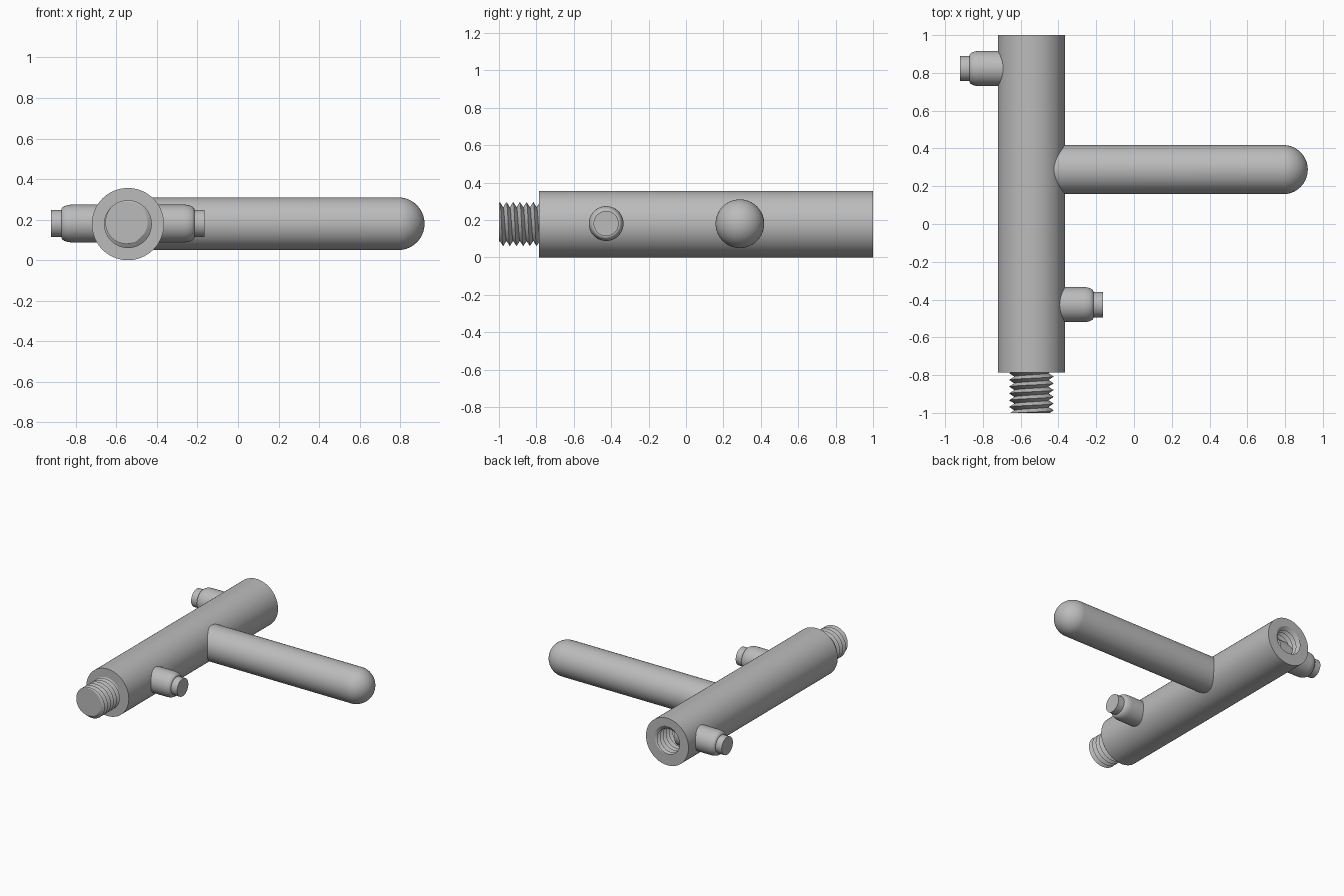
import bpy, bmesh, math
from mathutils import Vector, Matrix

if "Cube" in bpy.data.objects:
    bpy.data.objects.remove(bpy.data.objects["Cube"], do_unlink=True)

AXIS_X, AXIS_Z = -0.543, 0.178
BODY_R, BODY_FRONT, BODY_BACK = 0.178, -0.785, 1.0
PITCH, CREST, ROOT = 0.0358, 0.118, 0.09

steel = bpy.data.materials.new("brushed_grey")
steel.use_nodes = True
steel.diffuse_color = (0.5, 0.5, 0.5, 1)
steel.node_tree.nodes["Principled BSDF"].inputs["Base Color"].default_value = (0.5, 0.5, 0.5, 1)


def finish(name, bm, angle=30):
    bmesh.ops.recalc_face_normals(bm, faces=bm.faces)
    mesh = bpy.data.meshes.new(name)
    bm.to_mesh(mesh)
    bm.free()
    mesh.materials.append(steel)
    obj = bpy.data.objects.new(name, mesh)
    bpy.context.collection.objects.link(obj)
    smooth(obj, angle)
    return obj


def smooth(obj, angle=30):
    bpy.ops.object.select_all(action="DESELECT")
    obj.select_set(True)
    bpy.context.view_layer.objects.active = obj
    bpy.ops.object.shade_smooth_by_angle(angle=math.radians(angle))


def lathe(name, profile, origin, direction, segments=64):
    """Revolve (radius, distance) points around a line, closing flat ends."""
    turn = Vector((0, 0, 1)).rotation_difference(Vector(direction)).to_matrix().to_4x4()
    place = Matrix.Translation(origin) @ turn
    bm = bmesh.new()
    rings = []
    for r, d in profile:
        angles = [math.tau * i / segments for i in range(segments)]
        rings.append([bm.verts.new(place @ Vector((r * math.cos(a), r * math.sin(a), d)))
                      for a in angles])
    for low, high in zip(rings, rings[1:]):
        for i in range(segments):
            j = (i + 1) % segments
            bm.faces.new((low[i], low[j], high[j], high[i]))
    bm.faces.new(rings[0])
    bm.faces.new(rings[-1])
    return finish(name, bm)


def thread(name, y0, y1, segments=48):
    """Right-handed V thread along y, cut flat at both ends."""
    bm = bmesh.new()
    turns = math.ceil((y1 - y0) / PITCH)
    rows = []
    for k in range(-2, 2 * turns + 1):
        row = []
        for i in range(segments + 1):
            f = i / segments
            y = min(max(y0 + PITCH * (k / 2 + f), y0), y1)
            phase = ((y - y0) / PITCH - f) % 1
            r = ROOT + (CREST - ROOT) * abs(2 * phase - 1)
            a = math.tau * (f - 0.125)
            row.append(bm.verts.new((AXIS_X + r * math.sin(a), y, AXIS_Z + r * math.cos(a))))
        rows.append(row)
    for low, high in zip(rows, rows[1:]):
        for i in range(segments):
            bm.faces.new((low[i], low[i + 1], high[i + 1], high[i]))
    bmesh.ops.remove_doubles(bm, verts=bm.verts, dist=1e-5)
    bmesh.ops.holes_fill(bm, edges=[e for e in bm.edges if e.is_boundary], sides=0)
    return finish(name, bm)


# Main tube with a threaded socket in its back end
body = lathe("main_body", [(BODY_R, 0), (BODY_R, BODY_BACK - BODY_FRONT)],
             (AXIS_X, BODY_FRONT, AXIS_Z), (0, 1, 0), 96)
cutter = thread("socket_cutter", BODY_BACK - 0.22, BODY_BACK + 0.02)
cutter.hide_render = True
cut = body.modifiers.new("socket", "BOOLEAN")
cut.operation, cut.solver, cut.object = "DIFFERENCE", "EXACT", cutter
graph = bpy.context.evaluated_depsgraph_get()
cut_mesh = bpy.data.meshes.new_from_object(body.evaluated_get(graph))
body.modifiers.clear()
body.data = cut_mesh
bpy.data.objects.remove(cutter, do_unlink=True)
smooth(body)

# Threaded stud on the front end
thread("threaded_stud", -1.0, BODY_FRONT + 0.01)

# Long round-ended handle
HANDLE_R, HANDLE_LEN = 0.13, 1.333
dome = [(HANDLE_R * math.cos(t), HANDLE_LEN + HANDLE_R * math.sin(t))
        for t in (math.radians(88 * i / 16) for i in range(17))]
lathe("handle", [(HANDLE_R, 0)] + dome, (AXIS_X, 0.288, AXIS_Z + 0.002), (1, 0, 0))

# Stepped side pegs with rounded shoulders, one on each side
shoulder = [(0.069 + 0.024 * math.cos(t), 0.275 + 0.053 * math.sin(t))
            for t in (math.radians(80 * i / 8) for i in range(9))]
peg = [(0.093, 0)] + shoulder + [(0.067, 0.328), (0.067, 0.379)]
for name, y, side in (("left_peg", -0.427, 1), ("right_peg", 0.823, -1)):
    lathe(name, peg, (AXIS_X, y, AXIS_Z + 0.003), (side, 0, 0))
